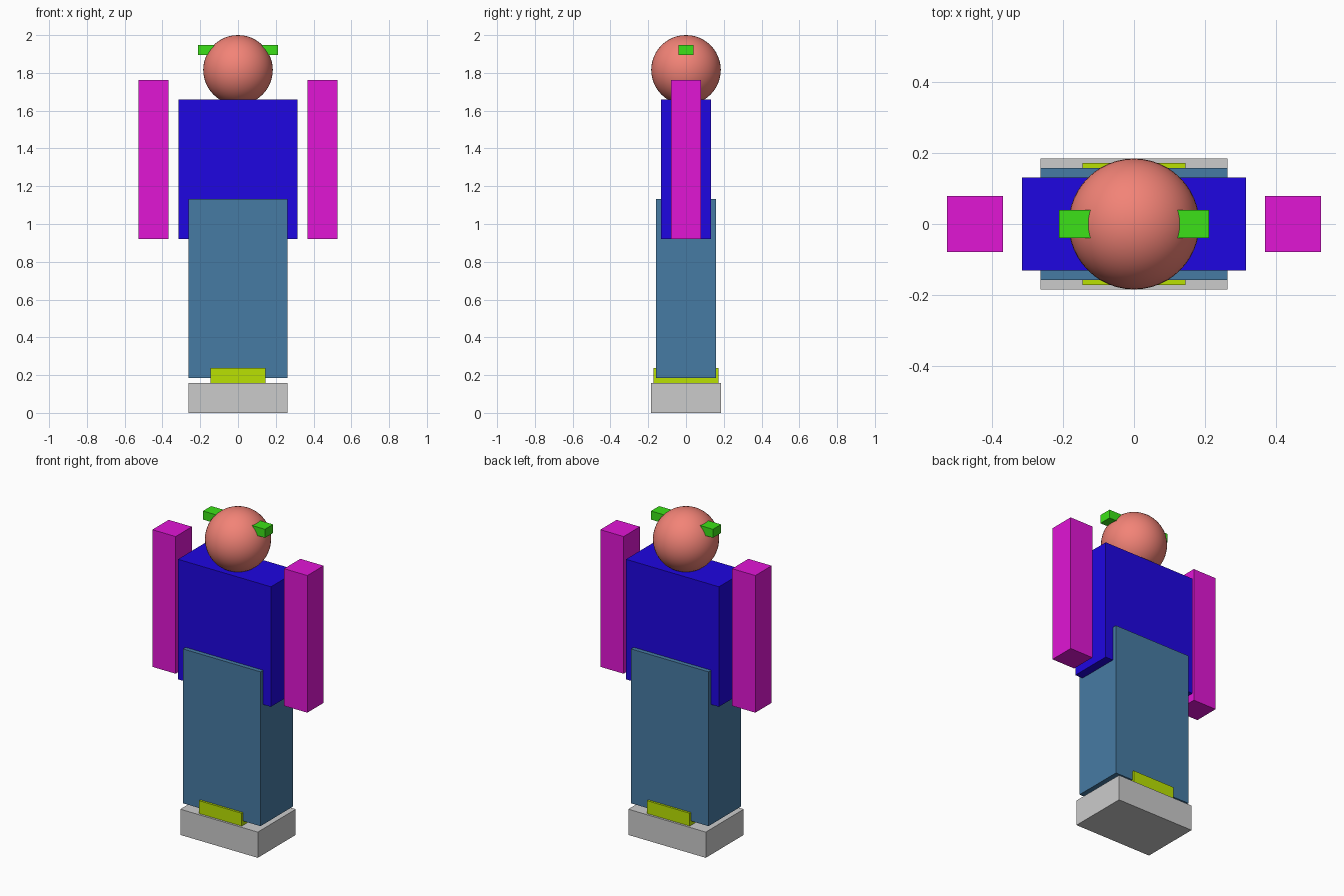
import bpy

if "Cube" in bpy.data.objects:
    bpy.data.objects.remove(bpy.data.objects["Cube"])

U = 2 / 76  # grid unit: the figure is 76 units tall


def paint(obj, rgb):
    if rgb:
        mat = bpy.data.materials.new(obj.name + "_colour")
        mat.diffuse_color = [(c / 255) ** 2.2 for c in rgb] + [1]
        mat.use_nodes = True
        mat.node_tree.nodes["Principled BSDF"].inputs["Base Color"].default_value = mat.diffuse_color
        obj.data.materials.append(mat)


def box(name, half_x, half_y, z0, z1, rgb=None, x=0):
    """Axis-aligned box given by half widths and a height range, in grid units."""
    bpy.ops.mesh.primitive_cube_add(size=2, location=(x * U, 0, (z0 + z1) / 2 * U))
    obj = bpy.context.object
    obj.name = name
    obj.scale = (half_x * U, half_y * U, (z1 - z0) / 2 * U)
    bpy.ops.object.transform_apply(location=False, rotation=False, scale=True)
    paint(obj, rgb)
    return obj


# Base and lower body
box("foot_block", 10, 7, 0, 6)
box("ankle_bar", 5.5, 6.5, 6, 9, (184, 224, 10))
box("legs", 10, 6, 7, 43, (72, 122, 162))

# Torso and arms
box("torso", 12, 5, 35, 63, (36, 14, 224))
for side, sx in (("left", -1), ("right", 1)):
    box(side + "_arm", 3, 3, 35, 67, (224, 28, 212), x=sx * 17)

# Head with a bar passing through it to form both ears
bpy.ops.mesh.primitive_uv_sphere_add(segments=48, ring_count=24, radius=7 * U,
                                     location=(0, 0, 69 * U))
head = bpy.context.object
head.name = "head"
bpy.ops.object.shade_smooth()
paint(head, (242, 130, 118))
box("ear_bar", 8, 1.5, 72, 74, (62, 224, 30))
